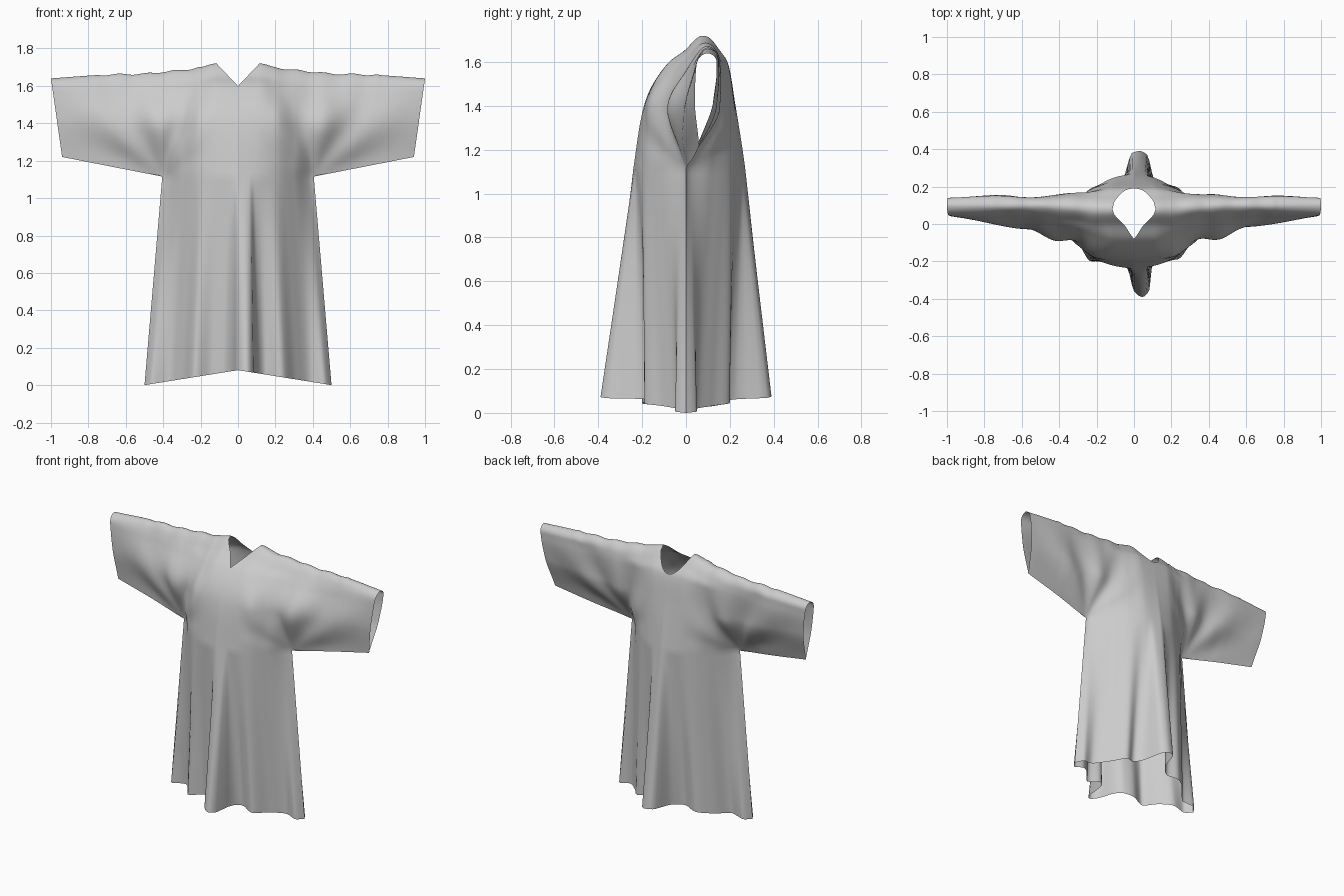
import bpy, bmesh, math

if "Cube" in bpy.data.objects:
    bpy.data.objects.remove(bpy.data.objects["Cube"])

# ---- smooth interpolation helper (monotone cubic) ----
def curve(xs, ys, x):
    x = min(max(x, xs[0]), xs[-1])
    n = len(xs)
    i = 0
    while i < n - 2 and x > xs[i + 1]:
        i += 1
    d = [(ys[k + 1] - ys[k]) / (xs[k + 1] - xs[k]) for k in range(n - 1)]

    def slope(k):
        if k == 0:
            return d[0]
        if k == n - 1:
            return d[-1]
        a, b = d[k - 1], d[k]
        return 0 if a * b <= 0 else 2 * a * b / (a + b)
    h = xs[i + 1] - xs[i]
    s = (x - xs[i]) / h
    return ((1 + 2 * s) * (1 - s) ** 2 * ys[i] + s * (1 - s) ** 2 * h * slope(i)
            + s * s * (3 - 2 * s) * ys[i + 1] + s * s * (s - 1) * h * slope(i + 1))

NECK, ARM, ARM_Z = 0.115, 0.405, 1.115

# ---- upper part: depth at stations across, from shoulder seam (0) to underarm (1) ----
STATION = [0, .1, .2, .3, .405, .5, .7, 1]
LEVEL = [0, .32, .45, .72, 1]          # square root of the way down
FRONT = [[.08, .08, .08, .09, .095, .1, .1, .1],
         [0, 0, .0, .02, .035, .045, .05, .05],
         [-.08, -.08, -.06, -.03, 0, .015, .03, .045],
         [-.19, -.185, -.17, -.11, -.08, -.06, -.005, .04],
         [-.24, -.225, -.19, -.11, 0, .01, .035, .06]]
BACK = [[.08, .08, .08, .09, .095, .1, .1, .1],
        [.15, .15, .15, .15, .145, .145, .15, .14],
        [.19, .19, .18, .165, .15, .15, .15, .14],
        [.225, .22, .19, .16, .14, .135, .13, .125],
        [.27, .25, .2, .11, 0, .01, .035, .06]]

# ---- hem folds ----
HEM_FX = [-.5, -.46, -.38, -.3, -.23, -.14, -.07, -.03, 0, .045, .08, .1, .15, .23, .31, .4, .46, .5]
HEM_FY = [0, -.05, -.04, -.1, -.2, -.17, -.19, -.25, -.36, -.39, -.36, -.21, -.16, -.19, -.1, -.035, -.05, 0]
HEM_BX = [-.5, -.46, -.38, -.3, -.2, -.13, -.06, -.01, .03, .07, .11, .16, .22, .3, .4, .46, .5]
HEM_BY = [0, .05, .04, .13, .2, .18, .24, .38, .39, .37, .23, .18, .2, .12, .04, .05, 0]

def upper(u, t, side):
    a = abs(u)
    zt = curve([0, .115, .2, .3, .405, .5, .7, 1], [1.72, 1.72, 1.7, 1.685, 1.675, 1.665, 1.66, 1.64], a)
    zt += .004 * math.sin(a * 42 + (u > 0)) * (.2 < a < .75)
    zb = ARM_Z + max(0, a - ARM) / (1 - ARM) * .105
    z = zt + (zb - zt) * t
    x = a - max(0, a - ARM) * .1 * t
    table = FRONT if side < 0 else BACK
    y = curve(LEVEL, [curve(STATION, row, a) for row in table], math.sqrt(t))
    # drape creases fanning out from the underarm
    dx, dz = x - ARM, z - ARM_Z
    fade = min(1, max(0, (a - .12) / .2)) * min(1, max(0, (.95 - a) / .3))
    ang = math.atan2(dz, dx)
    y += .014 * math.sin(ang * 8 + .8 * (u > 0) + side) * fade * math.sin(math.pi * t) * min(1, math.hypot(dx, dz) / .25)
    return x * (1 if u >= 0 else -1), y, z

def lower(u, q, side):
    x0, y0, z0 = upper(u, 1, side)
    xs, ys = (HEM_FX, HEM_FY) if side < 0 else (HEM_BX, HEM_BY)
    hem_x = u * .5 / ARM
    hem_z = .08 * (1 - abs(hem_x) / .5)
    return (x0 + (hem_x - x0) * q, y0 + (curve(xs, ys, hem_x) - y0) * q, z0 + (hem_z - z0) * q)

def neck_start(u, side):
    a = min(1, abs(u) / NECK)
    return .2 * (1 - a) if side < 0 else .2 * (1 - a * a)

# ---- columns across the garment ----
def span(a, b, n):
    return [a + (b - a) * i / n for i in range(n)]

half = span(0, NECK, 12) + span(NECK, ARM, 26) + span(ARM, 1, 40) + [1]
cols = [-u for u in reversed(half[1:])] + half
UP, LOW = 36, 40

bm = bmesh.new()
for side in (-1, 1):
    grid = []
    for u in cols:
        t0 = neck_start(u, side)
        pts = [upper(u, t0 + (1 - t0) * (k / UP) ** 1.7, side) for k in range(UP + 1)]
        if abs(u) <= ARM + 1e-6:
            pts += [lower(u, k / LOW, side) for k in range(1, LOW + 1)]
        grid.append([bm.verts.new(p) for p in pts])
    for c0, c1 in zip(grid, grid[1:]):
        for k in range(min(len(c0), len(c1)) - 1):
            f = (c0[k], c0[k + 1], c1[k + 1], c1[k])
            bm.faces.new(f if side < 0 else f[::-1])

# ---- sew shoulder, underarm and side seams ----
bmesh.ops.remove_doubles(bm, verts=bm.verts, dist=2e-4)
mesh = bpy.data.meshes.new("robe")
bm.to_mesh(mesh)
bm.free()
robe = bpy.data.objects.new("robe", mesh)
bpy.context.collection.objects.link(robe)
bpy.context.view_layer.objects.active = robe
robe.select_set(True)
bpy.ops.object.shade_smooth_by_angle(angle=math.radians(50))
